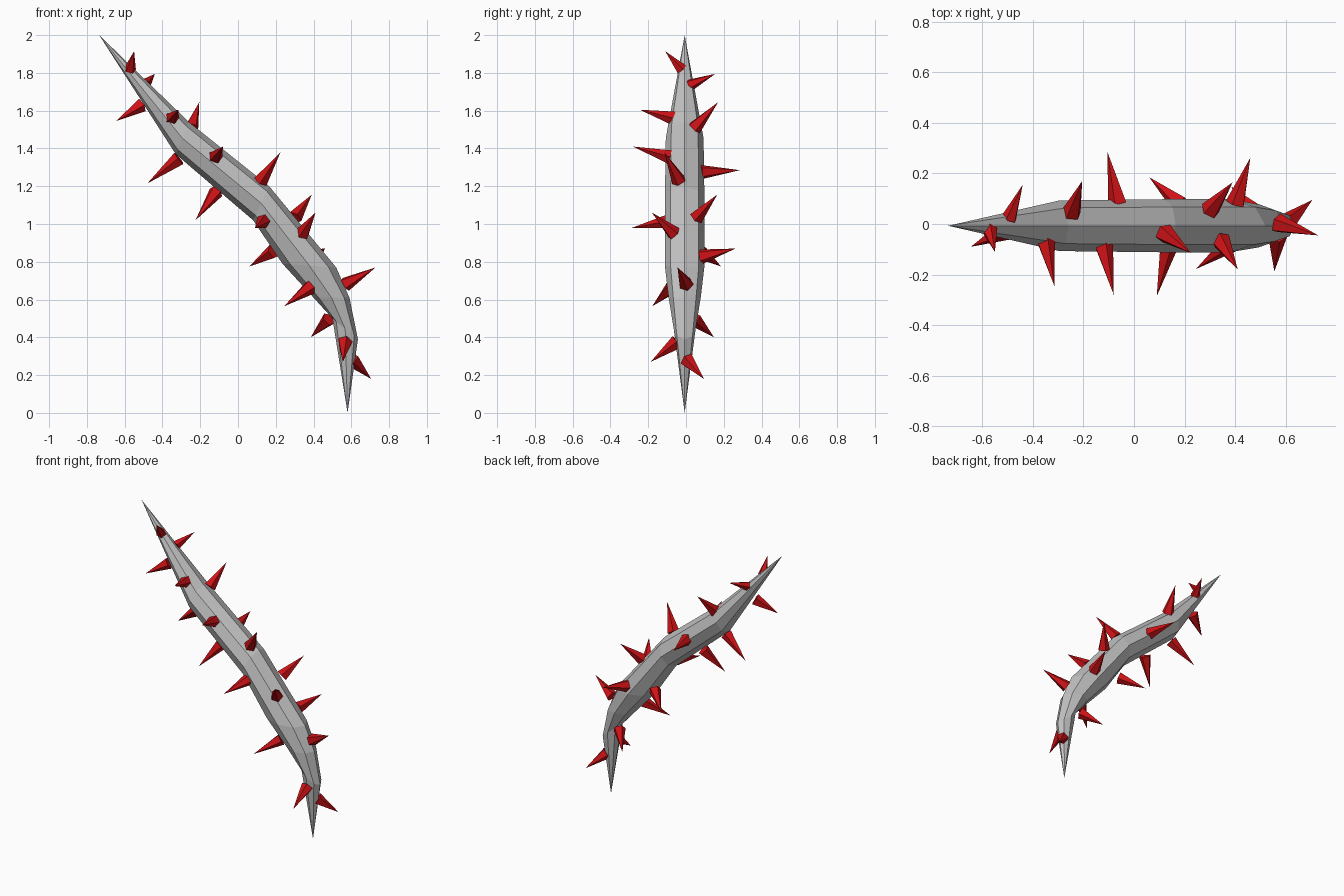
import bpy, bmesh, math
from mathutils import Vector

cube = bpy.data.objects.get("Cube")
if cube:
    bpy.data.objects.remove(cube, do_unlink=True)


def make_material(name, color):
    mat = bpy.data.materials.new(name)
    mat.use_nodes = True
    mat.diffuse_color = color
    mat.node_tree.nodes["Principled BSDF"].inputs["Base Color"].default_value = color
    return mat


grey = make_material("stem grey", (0.54, 0.54, 0.54, 1))
red = make_material("thorn red", (0.62, 0.006, 0.008, 1))


def finish(name, bm, mat):
    bmesh.ops.recalc_face_normals(bm, faces=bm.faces)
    mesh = bpy.data.meshes.new(name)
    bm.to_mesh(mesh)
    bm.free()
    mesh.materials.append(mat)
    obj = bpy.data.objects.new(name, mesh)
    bpy.context.collection.objects.link(obj)
    return obj


# Stem: eight-sided rings, each given by its lower and upper edge and half depth
SIDES = 8
Y_MID = -0.007
rings = [
    ((-0.33, 1.37), (-0.26, 1.54), 0.10),
    ((0.08, 1.02), (0.165, 1.20), 0.105),
    ((0.235, 0.79), (0.52, 0.77), 0.105),
    ((0.40, 0.61), (0.59, 0.61), 0.085),
    ((0.50, 0.50), (0.635, 0.39), 0.058),
]
bm = bmesh.new()
loops = []
for low, high, depth in rings:
    a, b = Vector((low[0], Y_MID, low[1])), Vector((high[0], Y_MID, high[1]))
    mid, half = (a + b) / 2, (b - a) / 2
    loop = []
    for i in range(SIDES):
        t = math.tau * i / SIDES
        loop.append(bm.verts.new(mid + half * math.cos(t) + Vector((0, depth * math.sin(t), 0))))
    loops.append(loop)
top_tip = bm.verts.new((-0.735, Y_MID, 2.0))
bottom_tip = bm.verts.new((0.58, Y_MID, 0.0))
for i in range(SIDES):
    j = (i + 1) % SIDES
    bm.faces.new((top_tip, loops[0][i], loops[0][j]))
    bm.faces.new((bottom_tip, loops[-1][j], loops[-1][i]))
    for p, q in zip(loops, loops[1:]):
        bm.faces.new((p[i], q[i], q[j], p[j]))
finish("stem", bm, grey)

# Thorns: five-sided spikes, each from a base point to a tip
thorns = [
    ((-0.57, -0.03, 1.825), (-0.55, -0.11, 1.915)),
    ((-0.49, 0.03, 1.74), (-0.44, 0.155, 1.795)),
    ((-0.52, -0.03, 1.625), (-0.645, -0.09, 1.545)),
    ((-0.35, -0.07, 1.56), (-0.315, -0.245, 1.605)),
    ((-0.245, 0.05, 1.515), (-0.205, 0.17, 1.645)),
    ((-0.32, 0.0, 1.34), (-0.48, 0.03, 1.215)),
    ((-0.12, -0.09, 1.355), (-0.08, -0.28, 1.41)),
    ((-0.12, -0.03, 1.165), (-0.225, -0.11, 1.02)),
    ((0.135, -0.09, 1.015), (0.09, -0.285, 0.98)),
    ((0.345, -0.07, 0.955), (0.41, -0.18, 1.06)),
    ((0.125, -0.04, 1.235), (0.225, -0.115, 1.38)),
    ((0.375, -0.08, 0.66), (0.245, -0.178, 0.565)),
    ((0.305, 0.06, 1.04), (0.39, 0.165, 1.155)),
    ((-0.065, 0.09, 1.275), (-0.105, 0.285, 1.285)),
    ((0.18, 0.08, 0.85), (0.06, 0.185, 0.775)),
    ((0.405, 0.09, 0.83), (0.46, 0.262, 0.87)),
    ((0.575, 0.0, 0.685), (0.728, -0.045, 0.77)),
    ((0.475, 0.05, 0.49), (0.385, 0.148, 0.40)),
    ((0.565, -0.055, 0.37), (0.555, -0.187, 0.27)),
    ((0.61, 0.01, 0.275), (0.705, 0.095, 0.18)),
]
for n, (base, tip) in enumerate(thorns, 1):
    base, tip = Vector(base), Vector(tip)
    axis = (tip - base).normalized()
    base = base - axis * 0.01
    turn = axis.to_track_quat("Z", "Y").to_matrix()
    radius = 0.04 if base.z < 1.7 else 0.032
    bm = bmesh.new()
    foot = [bm.verts.new(base + turn @ Vector((radius * math.cos(math.tau * k / 5),
                                               radius * math.sin(math.tau * k / 5), 0)))
            for k in range(5)]
    peak = bm.verts.new(tip)
    bm.faces.new(foot)
    for k in range(5):
        bm.faces.new((foot[k], foot[(k + 1) % 5], peak))
    finish(f"thorn_{n}", bm, red)
